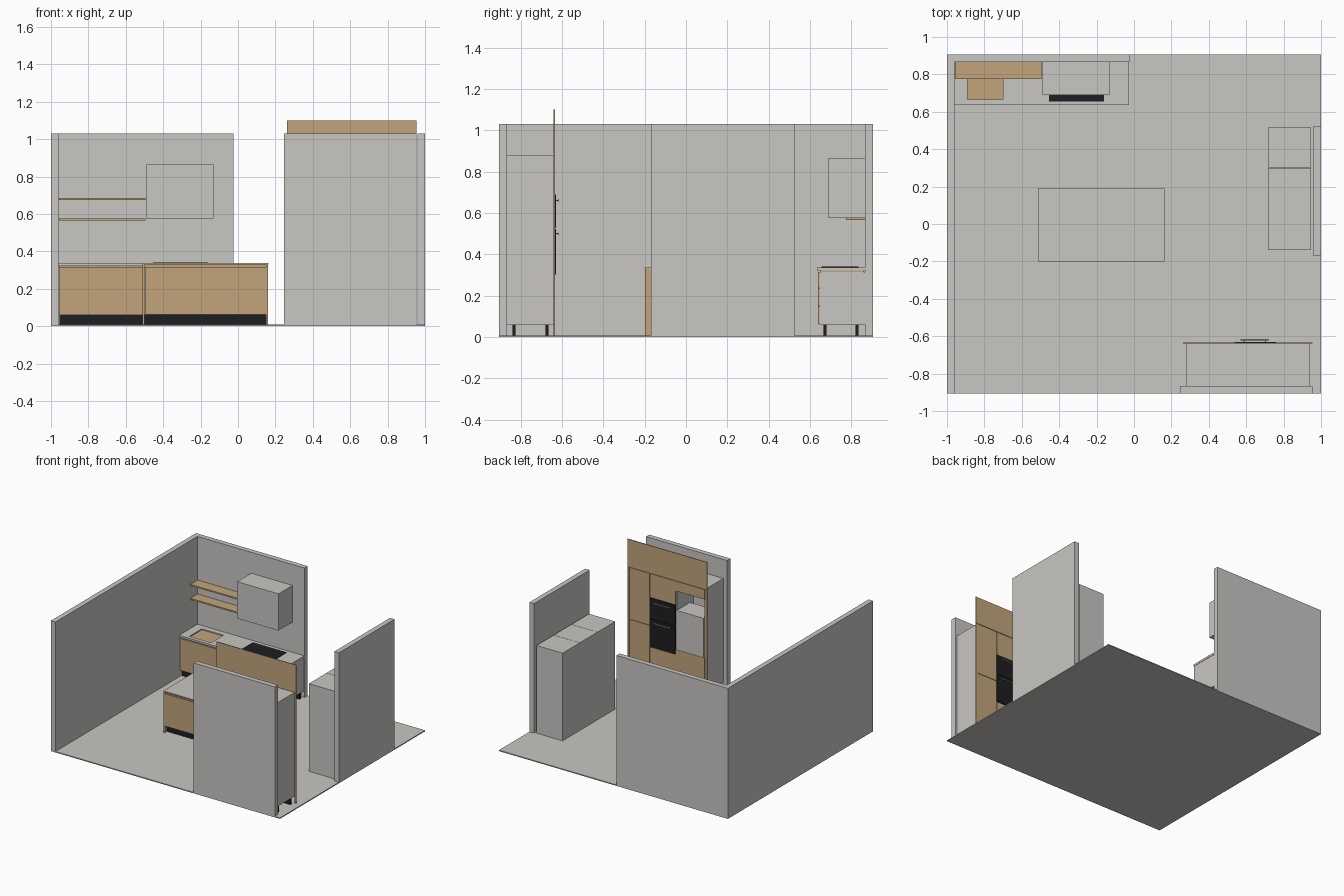
import bpy

old = bpy.data.objects.get("Cube")
if old:
    bpy.data.objects.remove(old, do_unlink=True)


def material(name, rgb):
    m = bpy.data.materials.new(name)
    m.use_nodes = True
    m.diffuse_color = (*rgb, 1)
    node = next(n for n in m.node_tree.nodes if n.type == 'BSDF_PRINCIPLED')
    node.inputs["Base Color"].default_value = (*rgb, 1)
    node.inputs["Roughness"].default_value = 0.8
    return m


GREY = material("warm_grey", (0.58, 0.57, 0.545))
WOOD = material("oak", (0.54, 0.375, 0.20))
BLACK = material("black", (0.013, 0.013, 0.016))
STEEL = material("steel", (0.3, 0.3, 0.3))


def box(name, mat, x, y, z):
    """Box from (low, high) ranges on each axis."""
    bpy.ops.mesh.primitive_cube_add(size=1)
    o = bpy.context.object
    o.name = name
    for v in o.data.vertices:
        v.co = [r[0] if c < 0 else r[1] for r, c in zip((x, y, z), v.co)]
    o.data.materials.append(mat)
    return o


def cut(target, x, y, z):
    cutter = box(target.name + "_cutter", target.data.materials[0], x, y, z)
    cutter.hide_render = True
    cutter.hide_viewport = True
    mod = target.modifiers.new("opening", 'BOOLEAN')
    mod.operation = 'DIFFERENCE'
    mod.solver = 'EXACT'
    mod.object = cutter


def fronts(name, x, y, splits, gap=0.003):
    """Stack of flat oak fronts between the heights in splits."""
    for i, (low, high) in enumerate(zip(splits, splits[1:])):
        box(f"{name}_{i + 1}", WOOD, (x[0] + gap / 2, x[1] - gap / 2), y,
            (low + gap / 2, high - gap / 2))


# Room shell
FLOOR, WALL_TOP, KICK, TOP = 0.008, 1.03, 0.06, 0.337
box("floor", GREY, (-1, 1), (-0.905, 0.905), (0, FLOOR))
for name, x, y in (("left_wall", (-1, -0.96), (-0.905, 0.905)),
                   ("back_wall", (-0.96, -0.025), (0.865, 0.905)),
                   ("front_wall", (0.247, 0.955), (-0.905, -0.865)),
                   ("right_wall", (0.96, 1), (-0.17, 0.525))):
    box(name, GREY, x, y, (FLOOR, WALL_TOP))

# Counter run against the back wall
box("counter_carcass", GREY, (-0.957, -0.028), (0.645, 0.865), (KICK, 0.315))
box("counter_rail", WOOD, (-0.957, -0.028), (0.652, 0.86), (0.315, 0.328))
counter = box("counter_top", GREY, (-0.959, -0.026), (0.635, 0.865), (0.322, TOP))
cut(counter, (-0.89, -0.70), (0.665, 0.82), (0.325, 0.4))
for name, y in (("front", (0.665, 0.68)), ("back", (0.82, 0.835))):
    box(f"counter_{name}_plinth", BLACK, (-0.955, -0.035), y, (FLOOR, KICK))
fronts("sink_door", (-0.957, -0.495), (0.638, 0.645), (KICK, 0.315))
fronts("counter_drawer", (-0.495, -0.028), (0.638, 0.645), (KICK, 0.15, 0.235, 0.315))
box("hob", BLACK, (-0.455, -0.16), (0.655, 0.835), (TOP, TOP + 0.004))

# Wall shelves and extractor hood
for name, z in (("lower_shelf", 0.565), ("upper_shelf", 0.675)):
    box(name, WOOD, (-0.958, -0.495), (0.775, 0.865), (z, z + 0.011))
box("extractor_hood", GREY, (-0.49, -0.13), (0.69, 0.865), (0.575, 0.865))

# Island
box("island_carcass", GREY, (-0.5, 0.15), (-0.185, 0.175), (KICK, 0.312))
box("island_rail", WOOD, (-0.5, 0.15), (-0.185, 0.175), (0.312, 0.331))
box("island_top", GREY, (-0.512, 0.162), (-0.2, 0.19), (0.331, TOP))
for name, x in (("right", (-0.51, -0.5)), ("left", (0.15, 0.16))):
    box(f"island_{name}_panel", WOOD, x, (-0.198, 0.188), (FLOOR, 0.331))
for name, y, kick in (("front", (-0.198, -0.185), (-0.17, -0.155)),
                      ("back", (0.175, 0.188), (0.145, 0.16))):
    fronts(f"island_{name}", (-0.5, 0.15), y, (KICK, 0.318))
    box(f"island_{name}_plinth", BLACK, (-0.5, 0.15), kick, (FLOOR, KICK))

# Freestanding tall boxes by the right wall
edges = (-0.14, 0.08, 0.3, 0.515)
for i, (low, high) in enumerate(zip(edges, edges[1:])):
    box(f"right_cabinet_{i + 1}", GREY, (0.717, 0.945),
        (low + 0.001 * (i > 0), high - 0.001 * (i < 2)), (FLOOR, 0.7))

# Tall unit against the front wall, with an open niche
COLS, BODY_TOP, FRONT = (0.28, 0.535, 0.76, 0.94), 0.88, (-0.64, -0.634)
body = box("tall_carcass", GREY, (COLS[0], COLS[-1]), (-0.865, FRONT[0]), (KICK, BODY_TOP))
cut(body, (COLS[0] + 0.008, COLS[1] - 0.008), (-0.845, -0.5), (0.34, 0.8))
box("niche_appliance", GREY, (COLS[0] + 0.01, COLS[1] - 0.01), (-0.8, FRONT[1]), (0.34, 0.65))
for name, y in (("front", (-0.68, -0.665)), ("back", (-0.84, -0.825))):
    box(f"tall_{name}_plinth", BLACK, (0.285, 0.935), y, (FLOOR, KICK))
for name, x in (("right", (0.262, COLS[0])), ("left", (COLS[-1], 0.955))):
    box(f"tall_{name}_filler", WOOD, x, FRONT, (FLOOR, BODY_TOP))
box("tall_top_filler", WOOD, (0.262, 0.955), FRONT, (BODY_TOP + 0.002, 1.1))
fronts("larder_door", COLS[2:], FRONT, (KICK, 0.47, BODY_TOP))
fronts("oven_lower_door", COLS[1:3], FRONT, (KICK, 0.3))
fronts("oven_upper_door", COLS[1:3], FRONT, (0.69, BODY_TOP))
fronts("niche_lower_door", COLS[:2], FRONT, (KICK, 0.34))
fronts("niche_upper_door", COLS[:2], FRONT, (0.8, BODY_TOP))

# Ovens with bar handles
for name, low, high, bar in (("lower", 0.302, 0.523, 0.5), ("upper", 0.527, 0.69, 0.66)):
    box(f"{name}_oven", BLACK, (0.537, 0.758), (-0.64, -0.63), (low, high))
    box(f"{name}_oven_handle", STEEL, (0.57, 0.72), (-0.622, -0.615), (bar - 0.004, bar + 0.004))
    for side, x in (("right", 0.585), ("left", 0.7)):
        box(f"{name}_oven_{side}_handle_post", STEEL, (x, x + 0.006),
            (-0.63, -0.622), (bar - 0.003, bar + 0.003))
